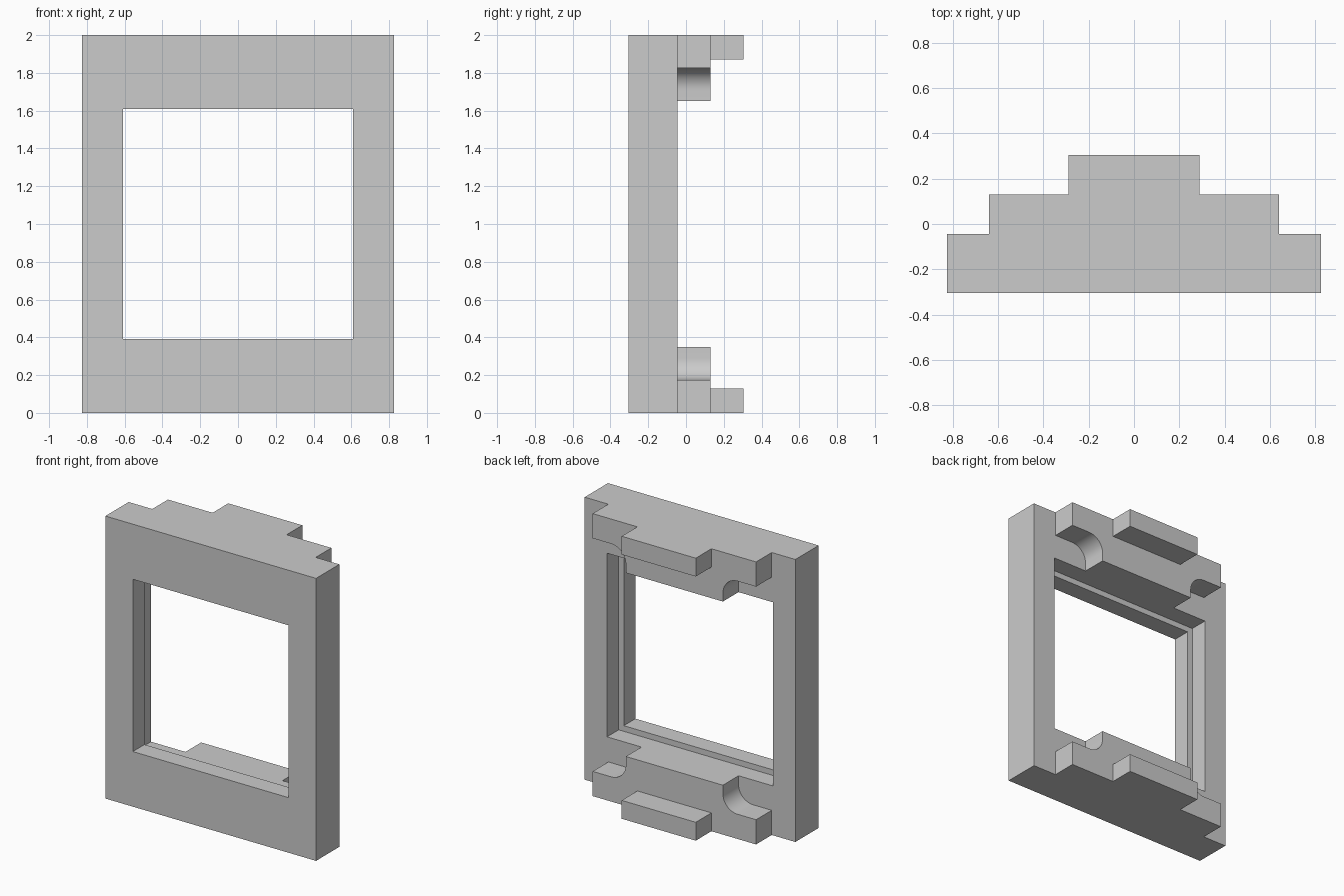
import bpy, bmesh, math

if "Cube" in bpy.data.objects:
    bpy.data.objects.remove(bpy.data.objects["Cube"])

Y_FRONT, Y_LEDGE, Y_BACK, Y_MID, Y_END = -0.305, -0.175, -0.045, 0.13, 0.305
HEIGHT = 2.0


def make_object(name, bm):
    bmesh.ops.recalc_face_normals(bm, faces=bm.faces[:])
    mesh = bpy.data.meshes.new(name)
    bm.to_mesh(mesh)
    bm.free()
    obj = bpy.data.objects.new(name, mesh)
    bpy.context.collection.objects.link(obj)
    return obj


def extrude_profile(name, points, y0, y1):
    """Extrude an (x, z) outline along y."""
    bm = bmesh.new()
    face = bm.faces.new([bm.verts.new((x, y0, z)) for x, z in points])
    new = bmesh.ops.extrude_face_region(bm, geom=[face])["geom"]
    verts = [g for g in new if isinstance(g, bmesh.types.BMVert)]
    bmesh.ops.translate(bm, verts=verts, vec=(0, y1 - y0, 0))
    return make_object(name, bm)


# Frame: rectangular rings (half width, half height, y) joined into a closed loop,
# with a wider recess behind the front opening
rings = [(0.825, 1.0, Y_FRONT), (0.825, 1.0, Y_BACK),
         (0.65, 0.65, Y_BACK), (0.65, 0.65, Y_LEDGE),
         (0.61, 0.61, Y_LEDGE), (0.61, 0.61, Y_FRONT)]
bm = bmesh.new()
loops = [[bm.verts.new((sx * w, y, 1 + sz * h))
          for sx, sz in ((-1, -1), (1, -1), (1, 1), (-1, 1))] for w, h, y in rings]
for i, a in enumerate(loops):
    b = loops[(i + 1) % len(loops)]
    for k in range(4):
        n = (k + 1) % 4
        bm.faces.new((a[k], a[n], b[n], b[k]))
make_object("window_frame", bm)

# Bracket outline: wide foot, narrower top, joined by a concave fillet
R, STEP, TOP, NECK, FOOT = 0.115, 0.175, 0.35, 0.38, 0.64
fillet = [(NECK + R - R * math.cos(t), STEP + R - R * math.sin(t))
          for t in (math.pi / 2 * i / 12 for i in range(13))]
half = [(NECK, TOP)] + fillet + [(FOOT, STEP), (FOOT, 0)]
bracket = half + [(-x, z) for x, z in reversed(half)]
tab = [(-0.29, 0), (0.29, 0), (0.29, 0.13), (-0.29, 0.13)]

# Bottom and top brackets with their projecting tabs
for side in ("bottom", "top"):
    def place(points):
        return [(x, HEIGHT - z if side == "top" else z) for x, z in points]
    obj = extrude_profile(side + "_bracket", place(bracket), Y_BACK, Y_MID)
    bpy.ops.object.select_all(action='DESELECT')
    obj.select_set(True)
    bpy.context.view_layer.objects.active = obj
    bpy.ops.object.shade_smooth_by_angle(angle=math.radians(30))
    extrude_profile(side + "_tab", place(tab), Y_MID, Y_END)
